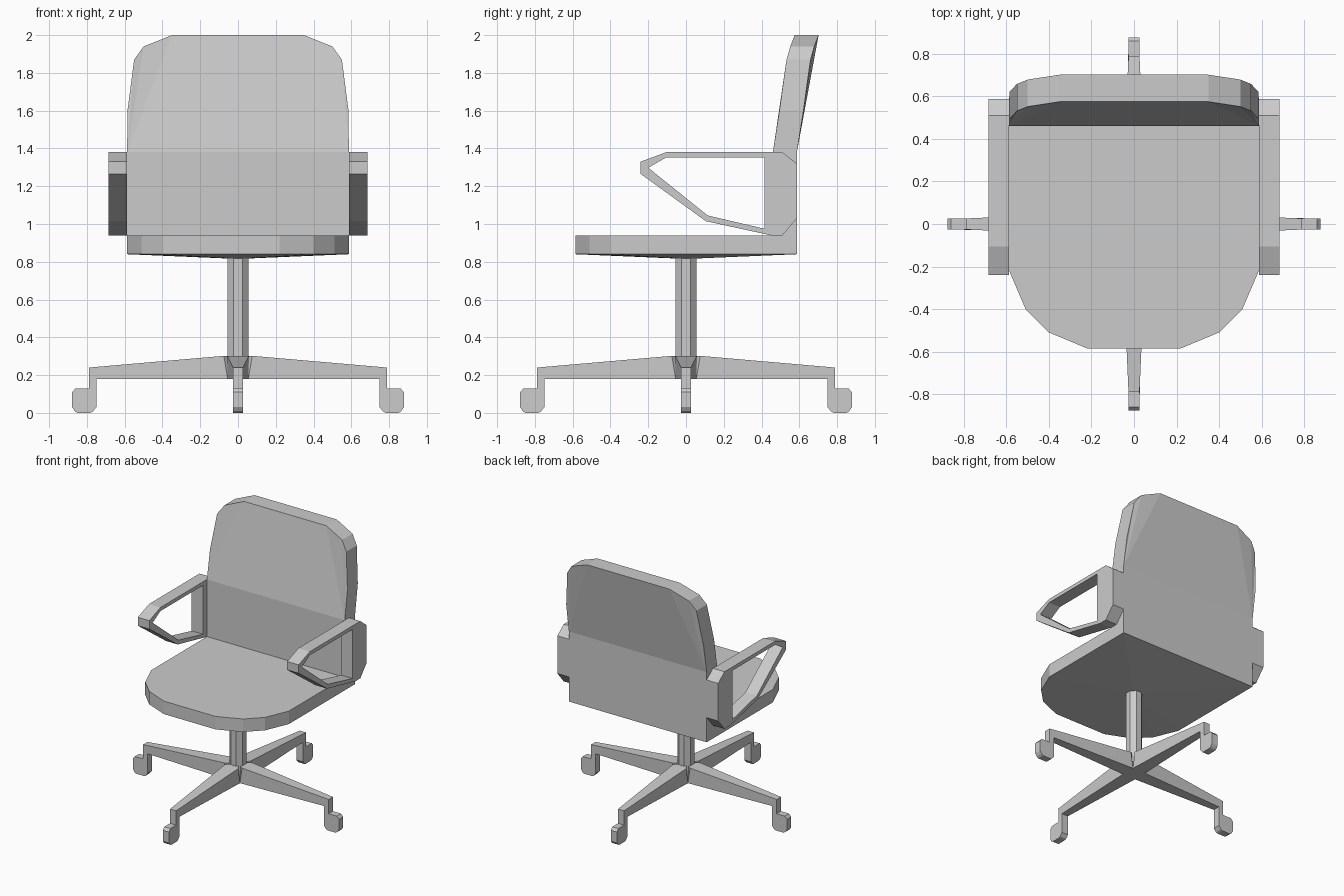
import bpy, bmesh, math
from mathutils import Matrix, Vector

if "Cube" in bpy.data.objects:
    bpy.data.objects.remove(bpy.data.objects["Cube"])


def finish(name, bm):
    bmesh.ops.remove_doubles(bm, verts=bm.verts, dist=1e-5)
    bmesh.ops.recalc_face_normals(bm, faces=bm.faces)
    me = bpy.data.meshes.new(name)
    bm.to_mesh(me)
    bm.free()
    ob = bpy.data.objects.new(name, me)
    bpy.context.collection.objects.link(ob)
    return ob


def skin(bm, loop_a, loop_b):
    """Side walls between two matching closed loops."""
    n = len(loop_a)
    for i in range(n):
        j = (i + 1) % n
        bm.faces.new((loop_a[i], loop_a[j], loop_b[j], loop_b[i]))


def mirrored(half):
    """Complete a right-hand outline with its left-hand mirror image."""
    return half + [(-p[0], *p[1:]) for p in reversed(half)]


# Seat: rounded front, underside sloping to a shallow point
outline = mirrored([(0.22, -0.585), (0.40, -0.51), (0.51, -0.40), (0.587, -0.22), (0.587, 0.587)])
bm = bmesh.new()
top = [bm.verts.new((x, y, 0.94)) for x, y in outline]
low = [bm.verts.new((x, y, 0.84)) for x, y in outline]
bm.faces.new(top)
skin(bm, top, low)
tip = bm.verts.new((0, 0, 0.815))
for i, v in enumerate(low):
    bm.faces.new((v, low[(i + 1) % len(low)], tip))
finish("seat", bm)

# Backrest: upright lower panel, reclined and slightly dished upper panel
outline = mirrored([(0.587, 0.46, 0.94), (0.587, 0.46, 1.38), (0.585, 0.495, 1.60),
                    (0.55, 0.532, 1.87), (0.50, 0.552, 1.94), (0.35, 0.575, 2.0)])
bm = bmesh.new()
front = [bm.verts.new(p) for p in outline]
rear = [bm.verts.new((x, y + 0.127, z)) for x, y, z in outline]
skin(bm, front, rear)
for s in (front, rear):
    bm.faces.new((s[0], s[1], s[10], s[11]))
    bm.faces.new((s[1], s[5], s[6], s[10]))
    for i in (2, 3, 4):
        bm.faces.new((s[1], s[i], s[i + 1]))
        bm.faces.new((s[10], s[11 - i], s[10 - i]))
finish("backrest", bm)

# Armrests: looped frames with a broad rear plate
frame = [(0.587, 1.32), (0.51, 1.38), (-0.105, 1.38), (-0.24, 1.33), (-0.24, 1.265),
         (0.105, 1.015), (0.45, 0.94), (0.51, 0.94), (0.587, 1.03)]
hole = [(0.415, 1.352), (-0.105, 1.352), (-0.20, 1.298), (0.115, 1.045), (0.415, 0.975)]
for side, name in ((1, "right_armrest"), (-1, "left_armrest")):
    bm = bmesh.new()
    edges = []
    for ring in (frame, hole):
        vs = [bm.verts.new((side * 0.587, y, z)) for y, z in ring]
        edges += [bm.edges.new((vs[i], vs[(i + 1) % len(vs)])) for i in range(len(vs))]
    bmesh.ops.triangle_fill(bm, edges=edges, use_beauty=True)
    ext = bmesh.ops.extrude_face_region(bm, geom=bm.faces[:], use_keep_orig=True)
    moved = [g for g in ext["geom"] if isinstance(g, bmesh.types.BMVert)]
    bmesh.ops.translate(bm, verts=moved, vec=(side * 0.098, 0, 0))
    finish(name, bm)

# Column: octagonal post
bm = bmesh.new()
bmesh.ops.create_cone(bm, cap_ends=True, segments=8, radius1=0.0595, radius2=0.0595, depth=0.64,
                      matrix=Matrix.Translation((0, 0, 0.50)) @ Matrix.Rotation(math.pi / 8, 4, 'Z'))
finish("column", bm)

# Base: four tapered legs, each ending in a chamfered foot
profile = [(0, 0.18), (0.055, 0.18), (0.75, 0.18), (0.75, 0.03), (0.77, 0.005), (0.785, 0), (0.85, 0),
           (0.865, 0.01), (0.878, 0.03), (0.878, 0.11), (0.86, 0.13), (0.79, 0.13),
           (0.79, 0.24), (0.075, 0.302), (0, 0.302)]


def half_width(r):
    if r < 0.08:
        return min(r, 0.057)
    return max(0.026, 0.055 - 0.029 * (r - 0.08) / 0.71)


for k, name in enumerate(("right_leg", "back_leg", "left_leg", "front_leg")):
    bm = bmesh.new()
    rot = Matrix.Rotation(k * math.pi / 2, 3, 'Z')
    a, b = ([bm.verts.new(rot @ Vector((r, s * half_width(r), z))) for r, z in profile]
            for s in (1, -1))
    # each side: inner wedge, tapered beam and foot
    for s in (a, b):
        bm.faces.new((s[0], s[1], s[13], s[14]))
        bm.faces.new((s[1], s[2], s[11], s[12], s[13]))
        bm.faces.new(s[2:12])
    for i in range(1, 13):
        bm.faces.new((a[i], a[i + 1], b[i + 1], b[i]))
    bm.faces.new((a[0], a[1], b[1]))
    bm.faces.new((a[14], b[13], a[13]))
    finish(name, bm)
